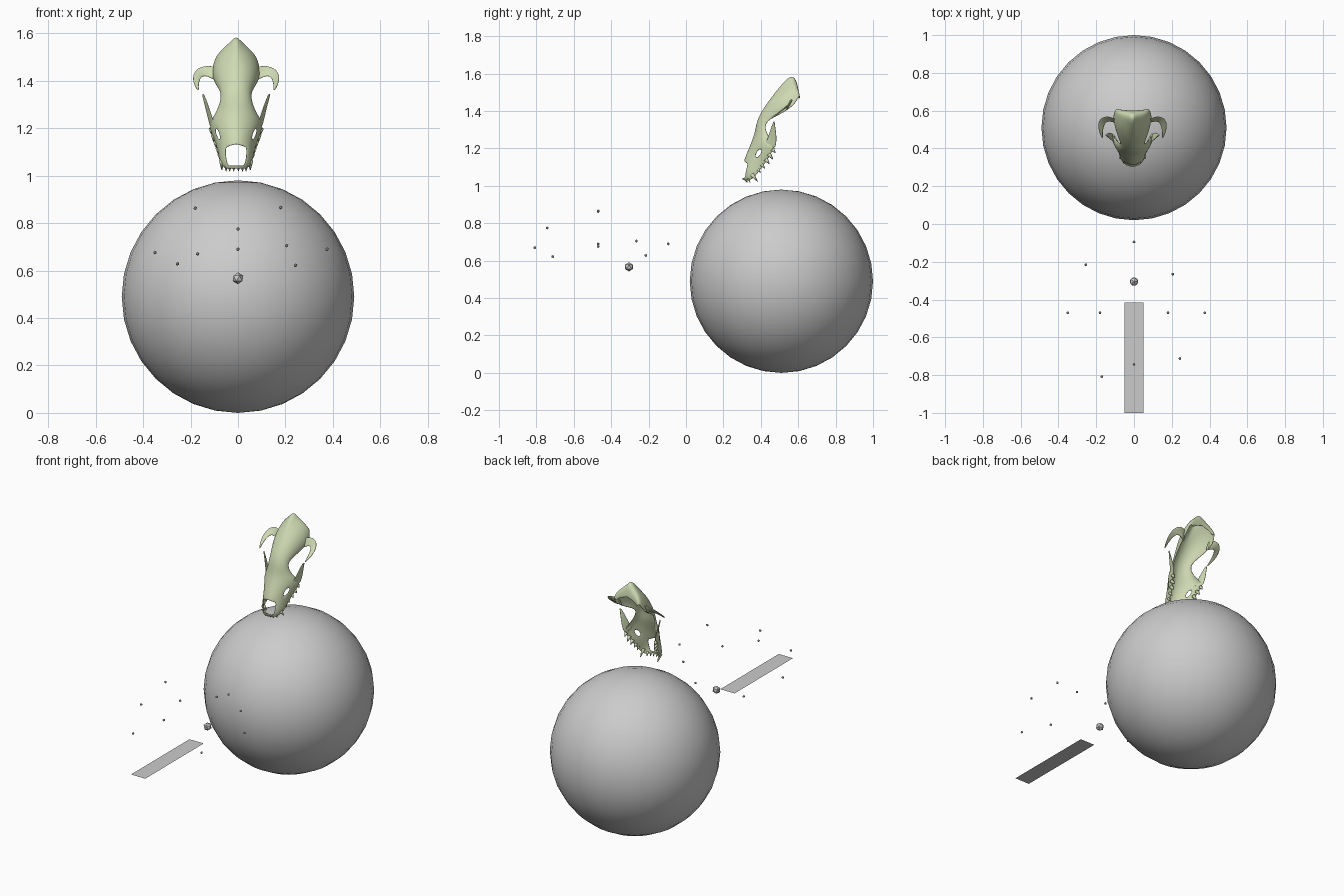
import bpy, bmesh
from math import sin, cos, pi
from mathutils import Vector

if "Cube" in bpy.data.objects:
    bpy.data.objects.remove(bpy.data.objects["Cube"])

bone = bpy.data.materials.new("bone")
bone.diffuse_color = (0.62, 0.70, 0.45, 1)
bone.use_nodes = True
bone.node_tree.nodes["Principled BSDF"].inputs["Base Color"].default_value = bone.diffuse_color
OFF = -0.008  # skull sits slightly left of centre


def finish(name, bm, thick, levels):
    """Turn a bmesh sheet into a smooth bone shell."""
    bmesh.ops.recalc_face_normals(bm, faces=bm.faces)
    me = bpy.data.meshes.new(name)
    bm.to_mesh(me)
    bm.free()
    ob = bpy.data.objects.new(name, me)
    ob.location.x = OFF
    bpy.context.collection.objects.link(ob)
    me.materials.append(bone)
    me.polygons.foreach_set("use_smooth", [True] * len(me.polygons))
    if thick:
        s = ob.modifiers.new("thickness", "SOLIDIFY")
        s.thickness = thick
        s.offset = 0
    if levels:
        ob.modifiers.new("smooth", "SUBSURF").levels = levels
    return ob


# Large ball
bpy.ops.mesh.primitive_uv_sphere_add(segments=32, ring_count=16, radius=0.49, location=(0, 0.51, 0.49))
bpy.context.object.name = "large_ball"
bpy.ops.object.shade_smooth()

# Flat strip in front of it
bpy.ops.mesh.primitive_plane_add(size=1, location=(0, -0.7075, 0.515))
strip = bpy.context.object
strip.name = "flat_strip"
strip.scale = (0.1, 0.585, 1)

# Small faceted ball and the floating specks
bpy.ops.mesh.primitive_ico_sphere_add(subdivisions=1, radius=0.025, location=(0, -0.305, 0.567))
bpy.context.object.name = "small_ball"
pale = bpy.data.materials.new("pale")
pale.diffuse_color = (0.95, 0.95, 0.95, 1)
pale.use_nodes = True
pale.node_tree.nodes["Principled BSDF"].inputs["Base Color"].default_value = pale.diffuse_color
bpy.context.object.data.materials.append(pale)

specks = [(-.18, -.47, .863), (.18, -.47, .866), (0, -.743, .775), (0, -.095, .69), (.205, -.265, .705),
          (-.17, -.808, .67), (-.35, -.47, .676), (-.255, -.215, .628), (.375, -.47, .69), (.243, -.712, .622)]
for i, p in enumerate(specks):
    bpy.ops.mesh.primitive_ico_sphere_add(subdivisions=1, radius=0.008, location=p)
    bpy.context.object.name = f"speck_{i + 1}"

# Skull shell: rows of arches (mid z, mid y, half width, edge z, edge y, sharpness)
rows = [
    (1.030, .308, .042, 1.030, .340, 0),
    (1.046, .303, .060, 1.045, .365, 0),
    (1.085, .303, .068, 1.065, .380, 0),
    (1.125, .311, .072, 1.088, .400, 0),
    (1.175, .328, .082, 1.130, .430, 0),
    (1.220, .346, .100, 1.170, .455, .1),
    (1.260, .361, .113, 1.215, .478, .15),
    (1.285, .369, .078, 1.270, .435, .1),
    (1.330, .379, .062, 1.320, .420, 0),
    (1.368, .391, .062, 1.352, .440, 0),
    (1.410, .415, .082, 1.380, .500, 0),
    (1.460, .450, .097, 1.410, .550, 0),
    (1.510, .486, .099, 1.435, .580, .2),
    (1.555, .520, .094, 1.460, .595, .6),
    (1.597, .558, .088, 1.478, .603, 1),
    (1.575, .588, .082, 1.476, .609, 1),
    (1.500, .600, .070, 1.462, .605, .6),
]
N = 7
bm = bmesh.new()
grid = []
for zm, ym, w, ze, ye, sharp in rows:
    line = []
    for j in range(-N, N + 1):
        u = abs(j) / N
        t = (1 - sharp) * (1 - cos(u * pi / 2)) + sharp * u ** 0.8
        x = w * sin(u * pi / 2) * (1 if j > 0 else -1)
        line.append(bm.verts.new((x, ym + (ye - ym) * t, zm + (ze - zm) * t)))
    grid.append(line)
for i in range(len(rows) - 1):
    for j in range(2 * N):
        k = j if j >= N else 2 * N - 1 - j
        side = k - N
        if i in (1, 2) and side < 3:      # nasal opening
            continue
        if i == 4 and side == 4:          # cheek opening
            continue
        bm.faces.new((grid[i][j], grid[i][j + 1], grid[i + 1][j + 1], grid[i + 1][j]))
# round the nasal opening
for i in (1, 2, 3):
    for j in range(-2, 3):
        if i == 1:
            grid[i][N + j].co.z -= 0.004
        if i == 3:
            grid[i][N + j].co.z += 0.006 - 0.003 * abs(j)
loose = [v for v in bm.verts if not v.link_faces]
bmesh.ops.delete(bm, geom=loose, context="VERTS")
finish("skull_shell", bm, 0.006, 2)


def ribbons(name, pairs):
    """Mirrored pair of tapering bone strips."""
    for s, label in ((1, "right"), (-1, "left")):
        b = bmesh.new()
        vs = []
        for a, c in pairs:
            a, c = Vector(a), Vector(c)
            vs.append([b.verts.new((p.x * s, p.y, p.z)) for p in (a, (a + c) / 2, c)])
        for p, q in zip(vs, vs[1:]):
            for k in (0, 1):
                b.faces.new((p[k], p[k + 1], q[k + 1], q[k]))
        finish(f"{name}_{label}", b, 0.007, 2)


# Rear cheek arches
ribbons("rear_cheek_arch", [
    ((.085, .555, 1.462), (.078, .53, 1.390)),
    ((.128, .572, 1.464), (.115, .545, 1.418)),
    ((.165, .565, 1.453), (.143, .540, 1.420)),
    ((.185, .535, 1.422), (.154, .510, 1.402)),
    ((.179, .490, 1.385), (.158, .475, 1.375)),
    ((.162, .455, 1.358), (.156, .455, 1.362)),
])
# Front cheek prongs
ribbons("front_cheek_prong", [
    ((.090, .415, 1.210), (.106, .478, 1.195)),
    ((.102, .435, 1.250), (.118, .486, 1.240)),
    ((.116, .447, 1.290), (.129, .482, 1.290)),
    ((.127, .458, 1.320), (.138, .476, 1.322)),
    ((.138, .468, 1.345), (.143, .473, 1.345)),
])

# Teeth: (base x, base y, base z, radius, length)
teeth = [(.010, .318, 1.035, .008, .022), (.027, .322, 1.035, .008, .024), (.042, .335, 1.038, .009, .026),
         (.060, .358, 1.055, .012, .050), (.070, .388, 1.085, .009, .022), (.076, .408, 1.110, .011, .026),
         (.084, .430, 1.138, .013, .032), (.094, .447, 1.165, .013, .036), (.104, .465, 1.192, .012, .026)]
bm = bmesh.new()
for i, (x, y, z, r, l) in enumerate(teeth):
    d = Vector((0, .35, -.93) if i < 3 else (0, .62, -.78))
    for s in (1, -1):
        rot = d.to_track_quat("Z", "X").to_matrix().to_4x4()
        rot.translation = Vector((x * s, y, z)) + d * (l * 0.3)
        bmesh.ops.create_cone(bm, cap_ends=True, segments=8, radius1=r, radius2=r * .15, depth=l, matrix=rot)
finish("teeth", bm, 0, 0)
